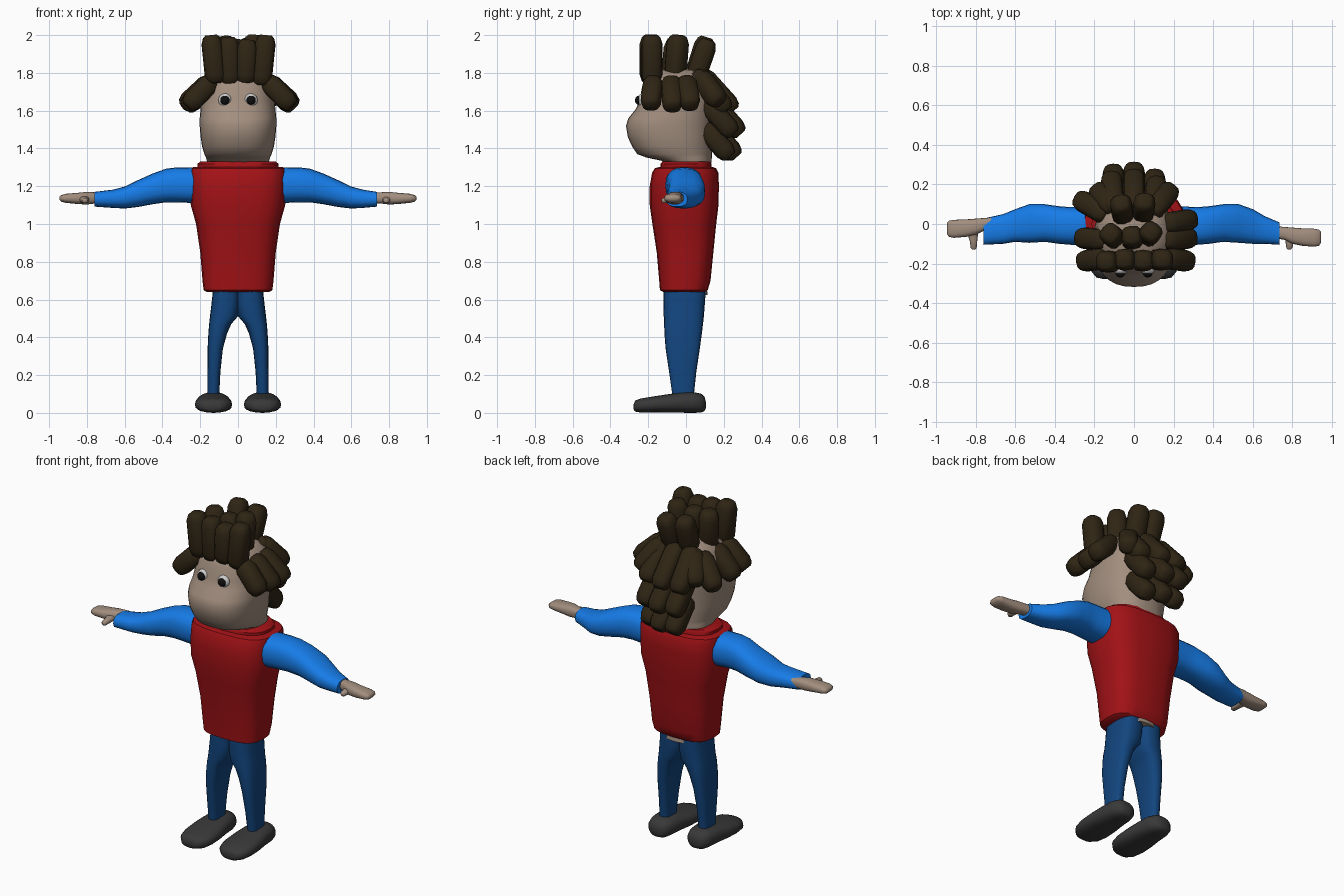
import bpy, bmesh, math
from mathutils import Vector


def material(name, r, g, b):
    m = bpy.data.materials.new(name)
    m.diffuse_color = (r, g, b, 1)
    return m


SKIN = material("skin", 0.36, 0.27, 0.21)
RED = material("red_cloth", 0.36, 0.006, 0.008)
BLUE = material("blue_cloth", 0.008, 0.2, 0.8)
DENIM = material("denim", 0.006, 0.06, 0.21)
HAIR = material("hair", 0.028, 0.018, 0.007)
SHOE = material("shoe_grey", 0.04, 0.04, 0.04)
WHITE = material("eye_white", 0.6, 0.6, 0.6)
BLACK = material("pupil_black", 0.005, 0.005, 0.005)


def smooth(ob, angle=40):
    bpy.ops.object.select_all(action='DESELECT')
    ob.select_set(True)
    bpy.context.view_layer.objects.active = ob
    bpy.ops.object.shade_smooth_by_angle(angle=math.radians(angle))


def loft(name, rings, mat, axis='z', p=2.5, n=20, flip=1, angle=40):
    """Skin superellipse rings: (position, a_min, a_max, b_min, b_max)."""
    bm = bmesh.new()
    loops = []
    for pos, a0, a1, b0, b1 in rings:
        loop = []
        for i in range(n):
            t = 2 * math.pi * i / n
            c, s = math.cos(t), math.sin(t)
            a = (a0 + a1) / 2 + (a1 - a0) / 2 * math.copysign(abs(c) ** (2 / p), c)
            b = (b0 + b1) / 2 + (b1 - b0) / 2 * math.copysign(abs(s) ** (2 / p), s)
            x, y, z = {'x': (pos, a, b), 'y': (a, pos, b), 'z': (a, b, pos)}[axis]
            loop.append(bm.verts.new((x * flip, y, z)))
        loops.append(loop)
    for l0, l1 in zip(loops, loops[1:]):
        for i in range(n):
            j = (i + 1) % n
            bm.faces.new((l0[i], l0[j], l1[j], l1[i]))
    bm.faces.new(loops[0])
    bm.faces.new(loops[-1])
    bmesh.ops.recalc_face_normals(bm, faces=bm.faces)
    me = bpy.data.meshes.new(name)
    bm.to_mesh(me)
    bm.free()
    me.materials.append(mat)
    ob = bpy.data.objects.new(name, me)
    bpy.context.collection.objects.link(ob)
    smooth(ob, angle)
    return ob


def lock(start, end, r=0.055):
    """One chunky rounded hair lock between two points."""
    a, b = Vector(start), Vector(end)
    L = (b - a).length
    prof = [(0, .55), (.012, .8), (.045, 1), (L - .045, 1), (L - .012, .8), (L, .55)]
    ob = loft("hair_lock", [(z, -r * k, r * k, -r * k, r * k) for z, k in prof],
              HAIR, p=2.7, n=12, angle=60)
    ob.location = a
    ob.rotation_euler = (b - a).to_track_quat('Z', 'Y').to_euler()


# Torso, collar and the strip of skin at the waist
loft("torso", [(.64, -.165, .165, -.12, .10), (.65, -.182, .182, -.138, .115),
               (.70, -.188, .188, -.142, .13), (.85, -.2, .2, -.155, .145),
               (1.0, -.222, .222, -.178, .16), (1.1, -.25, .25, -.192, .172),
               (1.2, -.255, .255, -.192, .174), (1.27, -.255, .255, -.18, .172),
               (1.295, -.25, .25, -.165, .16), (1.302, -.235, .235, -.14, .14)], RED, p=3)
loft("collar", [(1.29, -.215, .215, -.135, .135), (1.318, -.215, .215, -.135, .135),
                (1.33, -.2, .2, -.125, .13)], RED)
loft("waist", [(.625, -.10, .10, -.08, .115), (.66, -.11, .11, -.08, .11)], SKIN)

# Head with protruding muzzle
loft("head", [(1.29, -.15, .15, -.09, .13), (1.335, -.165, .165, -.13, .135),
              (1.352, -.17, .17, -.21, .137), (1.37, -.178, .178, -.258, .138),
              (1.41, -.19, .19, -.285, .14), (1.46, -.198, .198, -.308, .14),
              (1.52, -.203, .203, -.318, .142), (1.56, -.203, .203, -.305, .145),
              (1.61, -.198, .198, -.265, .147), (1.66, -.194, .194, -.245, .147),
              (1.73, -.188, .188, -.232, .14), (1.78, -.165, .165, -.2, .12),
              (1.815, -.11, .11, -.14, .07), (1.825, -.05, .05, -.08, .01)],
     SKIN, p=2.4, n=32, angle=60)


def ball(name, loc, scale, mat):
    bpy.ops.mesh.primitive_uv_sphere_add(segments=20, ring_count=12, radius=1, location=loc)
    ob = bpy.context.object
    ob.name, ob.scale = name, scale
    ob.data.materials.append(mat)
    smooth(ob, 60)


for s in (-1, 1):
    # Eyes
    ball("eye", (s * .068, -.232, 1.655), (.036, .025, .036), WHITE)
    ball("pupil", (s * .069, -.250, 1.655), (.024, .020, .024), BLACK)

    # Trouser legs
    loft("trouser_leg", [(.655, -.01, .132, -.12, .105), (.58, -.01, .14, -.12, .10),
                         (.515, -.003, .148, -.118, .095), (.47, .036, .153, -.116, .09),
                         (.42, .058, .157, -.114, .084), (.34, .08, .161, -.108, .073),
                         (.22, .093, .161, -.09, .055), (.08, .1, .161, -.07, .04)],
         DENIM, flip=s, p=2.8)

    # Shoes
    loft("shoe", [(-.277, .1, .16, .018, .045), (-.27, .075, .19, .007, .065),
                  (-.24, .045, .215, .002, .076), (-.18, .031, .228, .002, .086),
                  (-.1, .035, .225, .001, .098), (-.03, .045, .215, .001, .108),
                  (.04, .052, .208, .0, .11), (.08, .066, .195, .002, .102),
                  (.098, .085, .175, .01, .085), (.105, .11, .15, .025, .06)],
         SHOE, axis='y', flip=s, p=2.5, angle=60)

    # Sleeves, the left one slightly longer and set further back
    d, e = (.025, .02) if s < 0 else (0, 0)
    loft("sleeve", [(.22, -.11, .09, 1.11, 1.298), (.32, -.105, .085, 1.115, 1.3),
                    (.38, -.1, .09, 1.115, 1.293), (.45, -.09, .1, 1.105, 1.268),
                    (.53, -.095, .1, 1.09, 1.232), (.60, -.1 + e / 2, .075, 1.082, 1.198),
                    (.66, -.1, .04 + e / 2, 1.085, 1.182), (.735 + d, -.105, .008 + e, 1.092, 1.17)],
         BLUE, axis='x', flip=s, p=2.5)

    # Hands: flat mitten plus a stubby thumb
    w = .045 if s < 0 else 0
    loft("hand", [(.70, -.07 + w, -.01 + w, 1.11, 1.165), (.76, -.08 + w, -.015 + w, 1.108, 1.168),
                  (.80, -.1 + w, -.018 + w, 1.103, 1.17), (.85, -.11 + w, -.022 + w, 1.106, 1.165),
                  (.91, -.115 + w, -.024 + w, 1.112, 1.16), (.935, -.11 + w, -.028 + w, 1.118, 1.153),
                  (.945, -.095 + w, -.04 + w, 1.128, 1.145)], SKIN, axis='x', flip=s, p=2.6, angle=60)
    h = d + .005
    loft("thumb", [(-.05 + w / 2, .755 + h, .82 + h, 1.112, 1.15),
                   (-.1 + w / 3, .762 + h, .80 + h, 1.11, 1.142),
                   (-.122, .765 + h, .795 + h, 1.11, 1.138),
                   (-.13, .772 + h, .787 + h, 1.116, 1.132)],
         SKIN, axis='y', flip=s, n=12, angle=60)

    # Side locks fanning out over the ears
    for y0, y1, dx, dz in ((-.17, -.19, 0, 0), (-.08, -.07, .01, -.01), (0, .025, .015, 0)):
        k = .018 if s > 0 else 0
        if s < 0 and y0 == 0:
            y0, y1 = .04, .13
        lock((s * (.13 + k), y0, 1.765), (s * (.27 + dx + k), y1, 1.622 + dz))

# Upright locks on the crown, spreading towards the top
crown = [(-.13, -.19), (-.045, -.18), (.045, -.185), (.135, -.18),
         (-.11, -.07), (-.01, -.08), (.08, -.06), (-.06, .03), (.05, .04)]
for i, (x, y) in enumerate(crown):
    lean = .08 if y > 0 else .02
    lock((x * .9, y, 1.745 - .01 * (i % 2)), (x * 1.1, y + lean * (y > -.1), 2.0 - .012 * (i % 3)))

# Three hanging tiers at the back
for x, dy in ((-.1, -.005), (0, .005), (.1, -.03)):
    lock((x, .07 + dy, 1.80), (x * 1.15, .25 + dy, 1.60))
    lock((x, .12 + dy, 1.66), (x * 1.05, .285 + dy, 1.475))
    lock((x * .9, .12 + dy, 1.52), (x * .9, .265 + dy, 1.355))
# Fillers between crown, sides and back
for s in (-1, 1):
    lock((s * .10, .07, 1.79), (s * .19, .18, 1.64))
